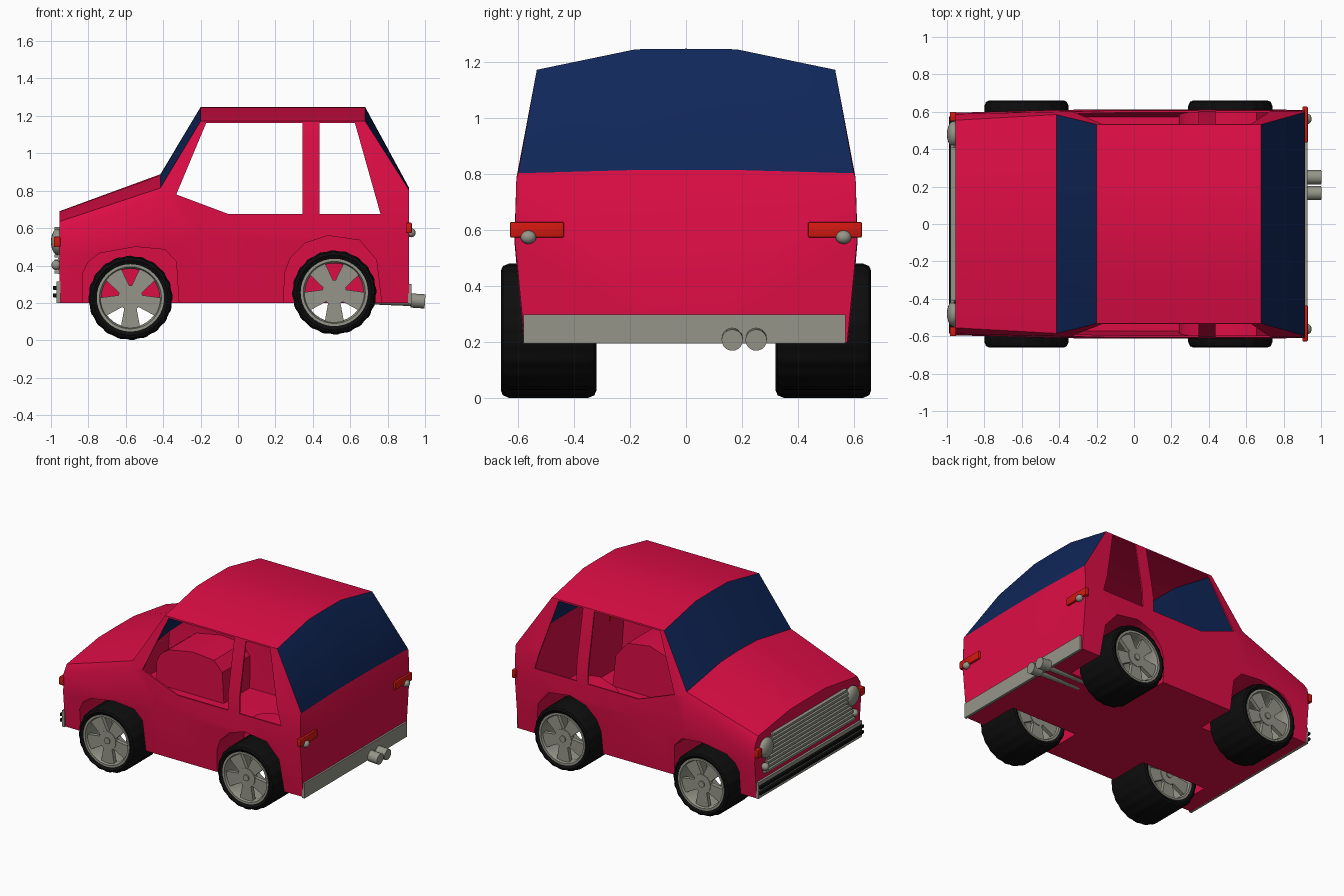
import bpy, bmesh, math
from mathutils import Matrix, Vector

if "Cube" in bpy.data.objects:
    bpy.data.objects.remove(bpy.data.objects["Cube"])


def material(name, rgb):
    m = bpy.data.materials.new(name)
    m.diffuse_color = (*rgb, 1)
    m.use_nodes = True
    m.node_tree.nodes["Principled BSDF"].inputs["Base Color"].default_value = m.diffuse_color
    return m


RED = material("body red", (0.72, 0.004, 0.06))
BLUE = material("glass blue", (0.005, 0.02, 0.1))
GREY = material("metal grey", (0.3, 0.3, 0.25))
BLACK = material("rubber black", (0.004, 0.004, 0.004))
LAMP = material("lamp red", (0.65, 0.009, 0.005))


def finish(name, bm, mats, angle=35):
    bmesh.ops.recalc_face_normals(bm, faces=bm.faces)
    me = bpy.data.meshes.new(name)
    bm.to_mesh(me)
    bm.free()
    ob = bpy.data.objects.new(name, me)
    bpy.context.collection.objects.link(ob)
    for m in mats:
        me.materials.append(m)
    smooth(ob, angle)
    return ob


def smooth(ob, angle):
    bpy.ops.object.select_all(action='DESELECT')
    ob.select_set(True)
    bpy.context.view_layer.objects.active = ob
    bpy.ops.object.shade_smooth_by_angle(angle=math.radians(angle))


def add_prism(bm, pts, y0, y1):
    """Extrude an x/z outline from y0 to y1."""
    a = [bm.verts.new((x, y0, z)) for x, z in pts]
    b = [bm.verts.new((x, y1, z)) for x, z in pts]
    bm.faces.new(a)
    bm.faces.new(b[::-1])
    for i in range(len(pts)):
        j = (i + 1) % len(pts)
        bm.faces.new((a[i], a[j], b[j], b[i]))


def add_lathe(bm, profile, n, lug=0.0):
    """Spin a closed (radius, y) loop about the y axis; lug makes a tread."""
    rings = []
    for k in range(n):
        a = 2 * math.pi * k / n
        ring = []
        for r, y in profile:
            rr = r - lug if (k // 2 % 2 and r > 0.21) else r
            ring.append(bm.verts.new((rr * math.cos(a), y, rr * math.sin(a))))
        rings.append(ring)
    m = len(profile)
    for k in range(n):
        p, q = rings[k], rings[(k + 1) % n]
        for i in range(m):
            j = (i + 1) % m
            bm.faces.new((p[i], p[j], q[j], q[i]))


def box(name, lo, hi, mat, bevel=0.0):
    bm = bmesh.new()
    lo, hi = Vector(lo), Vector(hi)
    bmesh.ops.create_cube(bm, size=1, matrix=Matrix.Translation((lo + hi) / 2) @ Matrix.Diagonal((*(hi - lo), 1)))
    if bevel:
        bmesh.ops.bevel(bm, geom=bm.edges[:], offset=bevel, segments=2, affect='EDGES', profile=0.5)
    return finish(name, bm, [mat])


def ball(name, c, radii, mat):
    bm = bmesh.new()
    bmesh.ops.create_uvsphere(bm, u_segments=20, v_segments=12, radius=1,
                              matrix=Matrix.Translation(c) @ Matrix.Diagonal((*radii, 1)))
    return finish(name, bm, [mat])


def rod(name, p, q, r, mat):
    p, q = Vector(p), Vector(q)
    bm = bmesh.new()
    rot = (q - p).to_track_quat('Z', 'Y').to_matrix().to_4x4()
    bmesh.ops.create_cone(bm, cap_ends=True, segments=20, radius1=r, radius2=r, depth=(q - p).length,
                          matrix=Matrix.Translation((p + q) / 2) @ rot)
    return finish(name, bm, [mat])


# Body: half sections (y, z) along x, mirrored and lofted
roof = [(0, .2), (.58, .2), (.612, .56), (.602, .8), (.532, 1.172), (.18, 1.245), (0, 1.247)]
stations = [
    (-.955, [(0, .2), (.572, .2), (.595, .45), (.588, .585), (.555, .635), (.2, .688), (0, .69)]),
    (-.415, [(0, .2), (.58, .2), (.61, .54), (.6, .775), (.585, .815), (.2, .882), (0, .888)]),
    (-.2, roof),
    (.68, roof),
    (.915, [(0, .2), (.575, .2), (.61, .56), (.605, .785), (.598, .803), (.2, .814), (0, .815)])]
bm = bmesh.new()
rings = []
for x, half in stations:
    full = half + [(-y, z) for y, z in half[-2:0:-1]]
    rings.append([bm.verts.new((x, y, z)) for y, z in full])
n = len(rings[0])
for s in range(len(rings) - 1):
    p, q = rings[s], rings[s + 1]
    for i in range(n):
        j = (i + 1) % n
        f = bm.faces.new((p[i], p[j], q[j], q[i]))
        # windscreen and rear window: sloped bays above the edge line
        if s in (1, 3) and 4 <= i <= 7:
            f.material_index = 1
bm.faces.new(rings[0])
bm.faces.new(rings[-1])
body = finish("body", bm, [RED, BLUE])

# Wheel arch and side window cutters
arches = [
    [(-.83, .1), (-.83, .36), (-.8, .42), (-.74, .465), (-.55, .5), (-.39, .485), (-.33, .42), (-.31, .1)],
    [(.24, .1), (.25, .36), (.28, .44), (.36, .52), (.48, .56), (.65, .535), (.74, .43), (.78, .1)]]
bm = bmesh.new()
for pts in arches:
    for s in (-1, 1):
        add_prism(bm, pts, s * .29, s * .8)
arch_cut = finish("arch_cutter", bm, [])
bm = bmesh.new()
add_prism(bm, [(-.33, .78), (-.17, 1.162), (.345, 1.162), (.345, .675), (-.05, .675)], -.8, .8)
add_prism(bm, [(.435, .675), (.435, 1.162), (.625, 1.162), (.762, .675)], -.8, .8)
window_cut = finish("window_cutter", bm, [])

for cutter in (arch_cut, None, window_cut):
    if cutter:
        cutter.hide_render = True
        mod = body.modifiers.new("cut", 'BOOLEAN')
        mod.operation, mod.solver, mod.object = 'DIFFERENCE', 'EXACT', cutter
    else:
        mod = body.modifiers.new("shell", 'SOLIDIFY')
        mod.thickness, mod.offset = .012, -1
    bpy.context.view_layer.objects.active = body
    bpy.ops.object.modifier_apply(modifier=mod.name)
for cutter in (arch_cut, window_cut):
    bpy.data.objects.remove(cutter)
smooth(body, 35)

# Wheels: tyre, and a rim with five spokes on each face
for axle, x, z in (("front", -.575, .227), ("rear", .515, .256)):
    for side, s in (("right", -1), ("left", 1)):
        bm = bmesh.new()
        add_lathe(bm, [(.176, -.155), (.2, -.17), (.216, -.163), (.2255, -.14),
                       (.2255, .14), (.216, .163), (.2, .17), (.176, .155)], 80, .004)
        tyre = finish(f"{axle}_{side}_tyre", bm, [BLACK])
        bm = bmesh.new()
        add_lathe(bm, [(.18, -.163), (.18, .163), (.166, .163), (.156, .135), (.156, -.135), (.166, -.163)], 40)
        for e in (-1, 1):
            y0, y1 = e * .12, e * .148
            for k in range(5):
                a = math.radians(126 + 72 * k)
                u, v = Vector((math.cos(a), math.sin(a))), Vector((-math.sin(a), math.cos(a)))
                pts = [u * .04 - v * .03, u * .16 - v * .052, u * .16 + v * .052, u * .04 + v * .03]
                add_prism(bm, pts, y0, y1)
            for r, d in ((.066, .152), (.022, .16)):
                add_prism(bm, [(r * math.cos(t * math.pi / 10), r * math.sin(t * math.pi / 10))
                               for t in range(20)], y0, e * d)
        rim = finish(f"{axle}_{side}_rim", bm, [GREY])
        for ob in (tyre, rim):
            ob.location = (x, s * .49, z)

# Bumpers with black rubber strips at the front
box("rear_bumper", (.91, -.58, .195), (.928, .568, .3), GREY)
box("front_bumper", (-.97, -.585, .2), (-.95, .575, .315), GREY)
for i, z in enumerate((.24, .28)):
    box(f"bumper_strip_{i}", (-.99, -.585, z - .01), (-.965, .575, z + .01), BLACK, .004)

# Grille: tapered backing plate and horizontal bars
bm = bmesh.new()
add_prism(bm, [(-.5, .355), (.5, .355), (.41, .605), (-.41, .605)], .95, .962)
bm.transform(Matrix.Rotation(math.pi / 2, 4, 'Z'))
finish("grille_plate", bm, [GREY])
for i in range(9):
    z = .365 + .029 * i
    w = .5 - .09 * i / 8
    box(f"grille_bar_{i}", (-.98, -w, z - .008), (-.955, w, z + .008), GREY)

# Lamps, mirrored left and right
for side, s in (("right", -1), ("left", 1)):
    ball(f"headlight_{side}", (-.965, s * .48, .527), (.035, .07, .07), GREY)
    ball(f"fog_lamp_{side}", (-.972, s * .5, .402), (.026, .026, .026), GREY)
    box(f"front_signal_{side}", (-.985, min(s * .55, s * .6), .498), (-.95, max(s * .55, s * .6), .555), LAMP, .006)
    box(f"tail_lamp_{side}", (.9, min(s * .435, s * .628), .573), (.93, max(s * .435, s * .628), .63), LAMP, .007)
    ball(f"reverse_lamp_{side}", (.926, s * .562, .575), (.024, .028, .024), GREY)

# Twin exhaust
for i, y in enumerate((.165, .25)):
    rod(f"exhaust_pipe_{i}", (.6, y, .225), (.95, y, .21), .028, GREY)
    rod(f"exhaust_tip_{i}", (.925, y, .213), (1.0, y, .208), .038, GREY)
